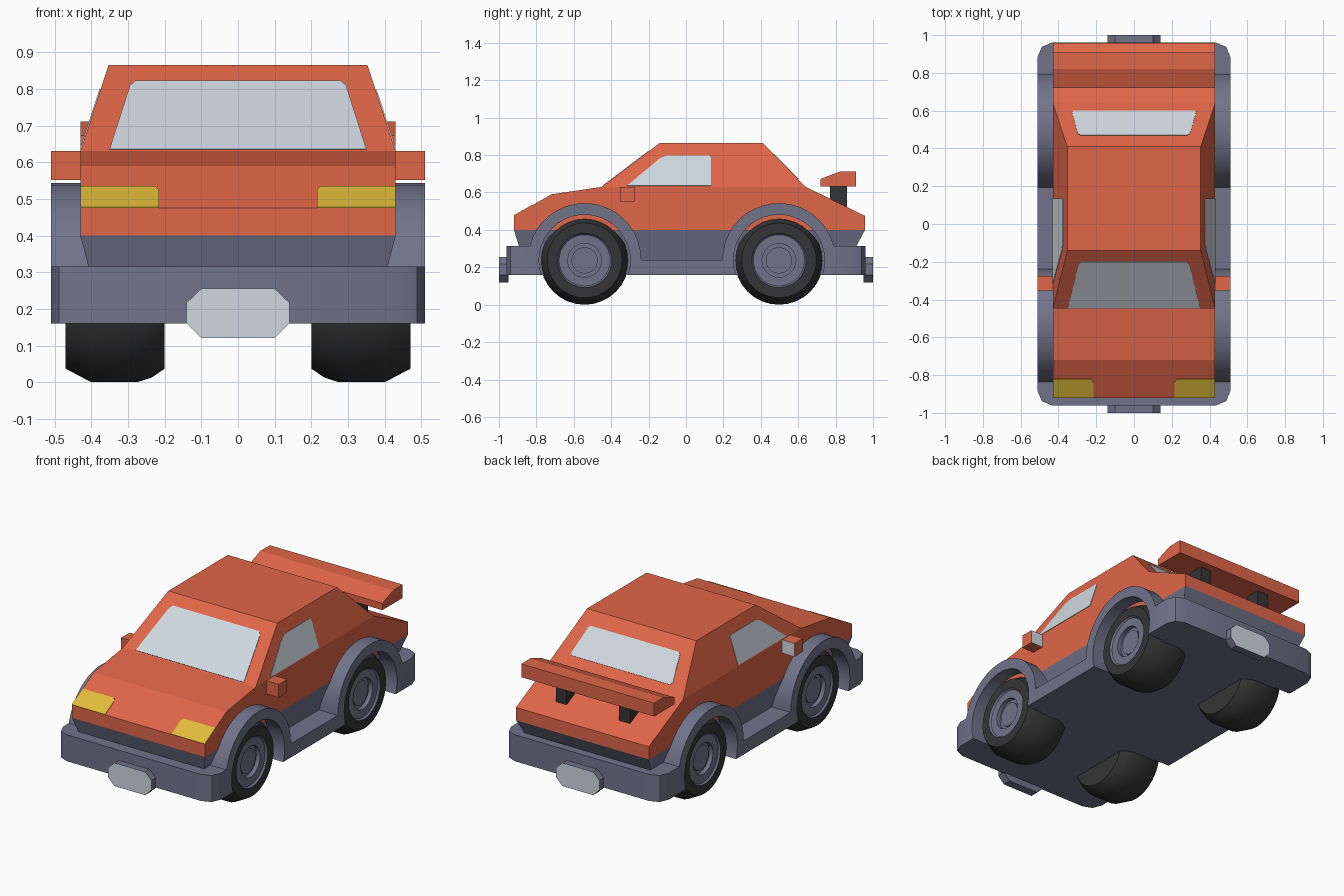
import bpy, bmesh, math
from mathutils import Vector, Matrix

if "Cube" in bpy.data.objects:
    bpy.data.objects.remove(bpy.data.objects["Cube"])


def material(name, rgb):
    m = bpy.data.materials.new(name)
    m.diffuse_color = (*rgb, 1)
    m.use_nodes = True
    m.node_tree.nodes["Principled BSDF"].inputs["Base Color"].default_value = m.diffuse_color
    return m


ORANGE = material("orange paint", (0.745, 0.133, 0.065))
GREY = material("blue grey trim", (0.165, 0.173, 0.255))
BLACK = material("black rubber", (0.036, 0.036, 0.038))
GLASS = material("pale glass", (0.624, 0.687, 0.745))
YELLOW = material("yellow lamp", (0.75, 0.50, 0.042))


def finish(bm, name, *mats, smooth=False):
    bmesh.ops.recalc_face_normals(bm, faces=bm.faces)
    me = bpy.data.meshes.new(name)
    bm.to_mesh(me)
    bm.free()
    for m in mats:
        me.materials.append(m)
    ob = bpy.data.objects.new(name, me)
    bpy.context.collection.objects.link(ob)
    if smooth:
        shade(ob)
    return ob


def shade(ob):
    bpy.ops.object.select_all(action='DESELECT')
    ob.select_set(True)
    bpy.context.view_layer.objects.active = ob
    bpy.ops.object.shade_smooth_by_angle(angle=math.radians(30))


def prism(pts, a, b, axis='X'):
    """Extrude a 2D outline from a to b: (y,z) along X, or (x,z) along Y."""
    place = (lambda t, p: (t, p[0], p[1])) if axis == 'X' else (lambda t, p: (p[0], t, p[1]))
    bm = bmesh.new()
    f = bm.faces.new([bm.verts.new(place(a, p)) for p in pts])
    r = bmesh.ops.extrude_face_region(bm, geom=[f], use_keep_orig=True)
    d = Vector(place(b - a, (0, 0)))
    bmesh.ops.translate(bm, vec=d, verts=[v for v in r['geom'] if isinstance(v, bmesh.types.BMVert)])
    bmesh.ops.recalc_face_normals(bm, faces=bm.faces)
    return bm


def rect(a0, a1, b0, b1):
    return [(a0, b0), (a0, b1), (a1, b1), (a1, b0)]


def plate(name, pts, mat):
    """Thin painted panel lying on a flat body surface."""
    pts = [Vector(p) for p in pts]
    n = (pts[1] - pts[0]).cross(pts[2] - pts[0]).normalized()
    if n.dot(pts[0] - Vector((0, 0, 0.45))) < 0:
        n = -n
    bm = bmesh.new()
    lo = [bm.verts.new(p - n * 0.002) for p in pts]
    hi = [bm.verts.new(p + n * 0.003) for p in pts]
    bm.faces.new(lo)
    bm.faces.new(hi)
    for i in range(len(pts)):
        j = (i + 1) % len(pts)
        bm.faces.new((lo[i], lo[j], hi[j], hi[i]))
    return finish(bm, name, mat)


# Painted body: side profile, with the tapered cabin pulled up from its top face
bm = prism([(-.92, .40), (-.92, .475), (-.72, .59), (-.45, .63), (.64, .63),
            (.957, .475), (.957, .40)], -.43, .43)
top = [f for f in bm.faces if f.normal.z > .99]
r = bmesh.ops.extrude_face_region(bm, geom=top)
for v in r['geom']:
    if isinstance(v, bmesh.types.BMVert):
        v.co = (math.copysign(.353, v.co.x), -.14 if v.co.y < 0 else .41, .865)
for f in [f for f in top if f.is_valid]:
    bm.faces.remove(f)
finish(bm, "body", ORANGE)

# Lower body: grey band narrowing downwards
bm = prism([(-.864, .22), (-.92, .40), (.957, .40), (.861, .22)], -.43, .43)
for v in bm.verts:
    if v.co.z < .3:
        v.co.x *= .89
finish(bm, "lower_body", GREY)

# Chassis: bumpers, sills and wheel arches as one profile
WHEELS, HUB = (-.542, .497), .237
R, A0 = .303, math.degrees(math.asin(.075 / .303))


def arc(c, a, b, n=18):
    return [(c + R * math.cos(math.radians(a + (b - a) * i / n)),
             .24 + R * math.sin(math.radians(a + (b - a) * i / n))) for i in range(n + 1)]


outline = ([(-.96, .16), (-.96, .315)] + arc(WHEELS[0], 180 - A0, 0)
           + arc(WHEELS[1], 180, A0) + [(.96, .315), (.96, .16)])
bm = prism(outline, -.51, .51)
corners = [e for e in bm.edges if all(abs(abs(v.co.y) - .96) < 1e-4 for v in e.verts)
           and abs(e.verts[0].co.z - e.verts[1].co.z) > .1]
bmesh.ops.bevel(bm, geom=corners, offset=.075, segments=2, profile=.5, affect='EDGES')
chassis = finish(bm, "chassis", GREY)

# Wheel wells cut into the chassis sides
bm = bmesh.new()
for s in (-1, 1):
    for y in WHEELS:
        bmesh.ops.create_cone(bm, cap_ends=True, segments=40, radius1=.244, radius2=.244, depth=.2,
                              matrix=Matrix.Translation((s * .51, y, HUB)) @ Matrix.Rotation(math.pi / 2, 4, 'Y'))
cutter = finish(bm, "wheel_well_cutter", GREY)
cutter.hide_render = True
mod = chassis.modifiers.new("wells", 'BOOLEAN')
mod.operation, mod.solver, mod.object = 'DIFFERENCE', 'EXACT', cutter
bpy.context.view_layer.objects.active = chassis
bpy.ops.object.modifier_apply(modifier=mod.name)
bpy.data.objects.remove(cutter)
shade(chassis)

# Wheels: turned tyre and rim section (x, radius)
SECTION = [(.20, 0), (.20, .20), (.235, .224), (.275, .237), (.40, .237), (.47, .20), (.47, .145),
           (.46, .137), (.46, .09), (.435, .09), (.435, .07), (.445, .07), (.445, 0)]
for s, side in ((-1, "left"), (1, "right")):
    for y, end in zip(WHEELS, ("front", "rear")):
        bm = bmesh.new()
        vs = [bm.verts.new((s * x, y, HUB + rad)) for x, rad in SECTION]
        es = [bm.edges.new(p) for p in zip(vs, vs[1:])]
        bmesh.ops.spin(bm, geom=vs + es, cent=(0, y, HUB), axis=(1, 0, 0), angle=2 * math.pi, steps=32)
        bmesh.ops.remove_doubles(bm, verts=bm.verts, dist=1e-4)
        for f in bm.faces:
            rad = max(math.hypot(v.co.y - y, v.co.z - HUB) for v in f.verts)
            f.material_index = int(rad < .15 and abs(f.calc_center_median().x) > .43)
        finish(bm, f"{end}_{side}_wheel", BLACK, GREY, smooth=True)

# Number plates front and back, grey bracket with a pale face
octagon = [(-.14, .16), (-.14, .217), (-.10, .255), (.10, .255), (.14, .217),
           (.14, .16), (.10, .12), (-.10, .12)]
for s, end in ((-1, "front"), (1, "rear")):
    bm = prism(octagon, s * .95, s, 'Y')
    for f in bm.faces:
        f.material_index = int(f.normal.y * s > .9)
    finish(bm, f"{end}_plate", GREY, GLASS)

# Spoiler and its two posts
finish(prism([(.72, .633), (.72, .673), (.82, .711), (.908, .711), (.908, .633)], -.43, .43), "spoiler", ORANGE)
for s, side in ((-1, "left"), (1, "right")):
    finish(prism(rect(.77, .86, .50, .64), s * .17, s * .24), f"{side}_spoiler_post", BLACK)

    # Door mirrors with pale rear face
    bm = prism(rect(-.352, -.274, .552, .63), s * .42, s * .51)
    for f in bm.faces:
        f.material_index = int(f.normal.y > .9)
    finish(bm, f"{side}_mirror", ORANGE, GLASS)

    # Side windows and headlights
    plate(f"{side}_window", [(s * (.43 - (z - .63) * .328), y, z) for y, z in
          ((-.315, .636), (-.14, .782), (-.105, .797), (.125, .797), (.134, .788), (.134, .636))], GLASS)
    plate(f"{side}_headlight", [(s * x, -.92 + (z - .475) * 1.739, z) for x, z in
          ((.43, .475), (.43, .532), (.225, .532), (.215, .522), (.215, .475))], YELLOW)


# Windscreen and rear window
def across(half):
    return half + [(-x, z) for x, z in reversed(half)]


plate("windscreen", [(x, -.45 + (z - .63) * 1.319, z) for x, z in
      across([(.35, .634), (.295, .807), (.28, .82)])], GLASS)
plate("rear_window", [(x, .64 - (z - .63) * .979, z) for x, z in
      across([(.318, .671), (.328, .682), (.297, .795), (.285, .804)])], GLASS)
